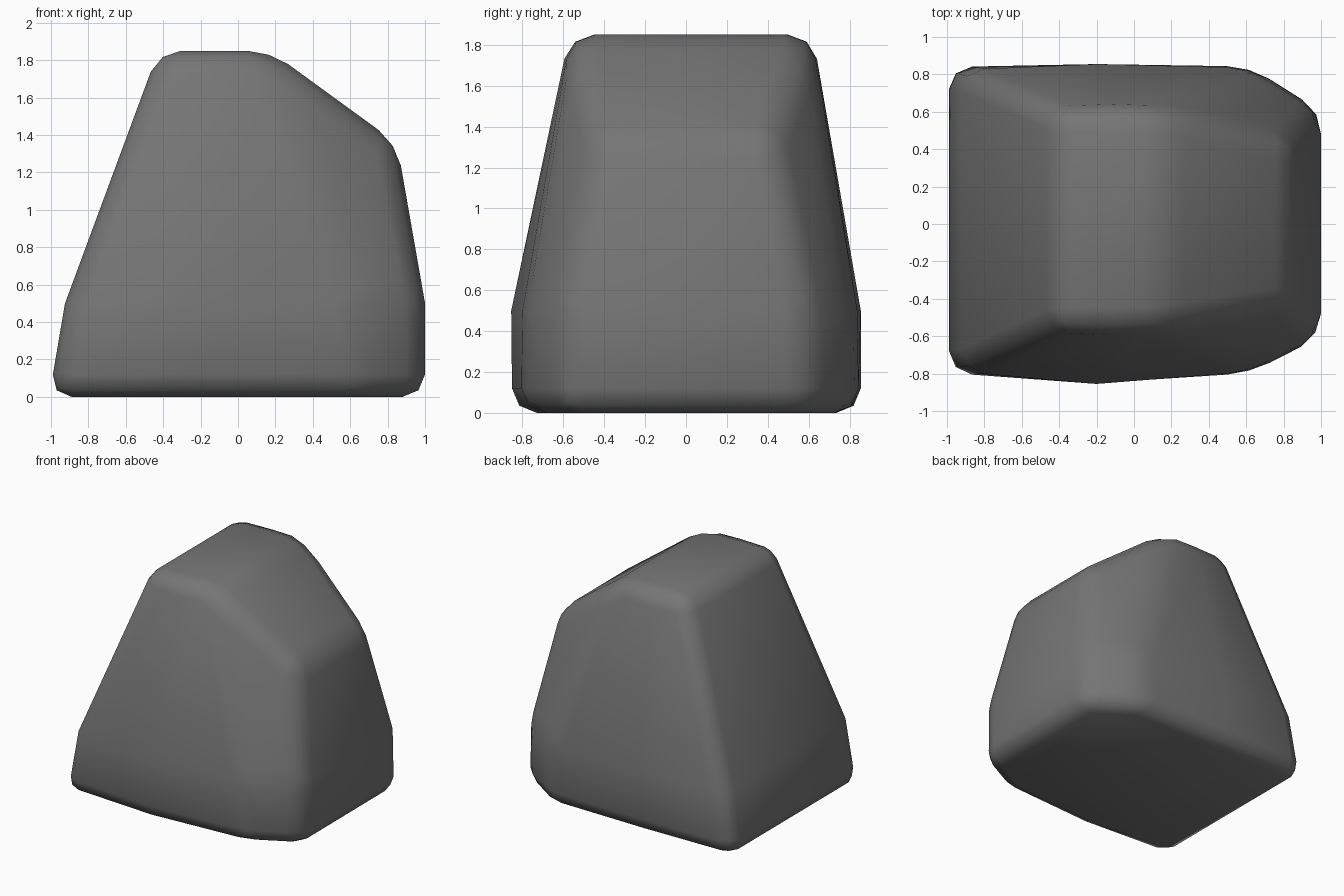
import bpy, bmesh, math

if "Cube" in bpy.data.objects:
    bpy.data.objects.remove(bpy.data.objects["Cube"])

# Each ring runs anticlockwise from the left front corner:
# left front, mid front, chamfer front, right front, then the same four at the back
base = [(-1.01, -.80, 0), (-.2, -.85, 0), (.62, -.80, 0), (1.0, -.60, 0),
        (1.0, .60, 0), (.62, .845, 0), (-.2, .855, 0), (-1.01, .845, 0)]
waist = [(-.925, -.79, .5), (-.2, -.855, .5), (.62, -.79, .5), (1.0, -.60, .5),
         (1.0, .60, .5), (.62, .835, .5), (-.2, .855, .5), (-.925, .825, .5)]
crown = [(-.425, -.56, 1.85), (-.1, -.57, 1.85), (.17, -.56, 1.85), (.85, -.445, 1.355),
         (.85, .445, 1.355), (.17, .61, 1.85), (-.1, .62, 1.85), (-.425, .61, 1.85)]

bm = bmesh.new()
rings = [[bm.verts.new(p) for p in ring] for ring in (base, waist, crown)]

# Side walls
for low, high in zip(rings, rings[1:]):
    for i in range(8):
        j = (i + 1) % 8
        bm.faces.new((low[i], low[j], high[j], high[i]))

# Underside, flat top and sloping shoulder
bm.faces.new(rings[0][::-1])
top = rings[2]
bm.faces.new([top[i] for i in (0, 1, 2, 5, 6, 7)])
bm.faces.new([top[i] for i in (2, 3, 4, 5)])

mesh = bpy.data.meshes.new("boulder")
bmesh.ops.recalc_face_normals(bm, faces=bm.faces[:])
bm.to_mesh(mesh)
bm.free()
boulder = bpy.data.objects.new("boulder", mesh)
bpy.context.collection.objects.link(boulder)
for p in mesh.polygons:
    p.use_smooth = True

# Dark stone
stone = bpy.data.materials.new("dark_stone")
stone.diffuse_color = (0.18, 0.18, 0.18, 1)
stone.use_nodes = True
stone.node_tree.nodes["Principled BSDF"].inputs["Base Color"].default_value = stone.diffuse_color
mesh.materials.append(stone)

# Softly worn edges
bevel = boulder.modifiers.new("worn_edges", 'BEVEL')
bevel.width = 0.12
bevel.segments = 2
bevel.limit_method = 'ANGLE'
bevel.angle_limit = math.radians(15)
